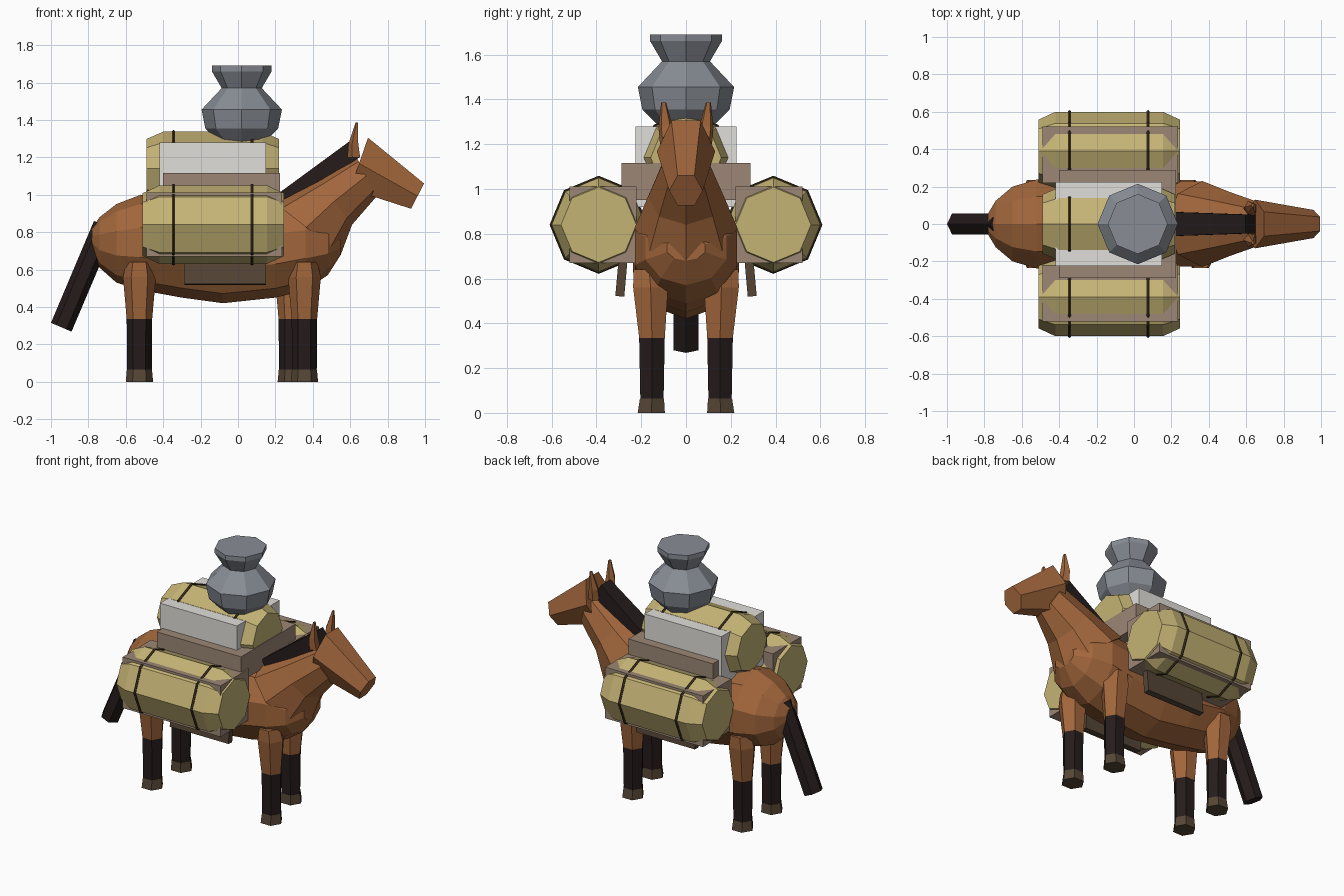
import bpy, bmesh, math
from mathutils import Matrix, Vector

if "Cube" in bpy.data.objects:
    bpy.data.objects.remove(bpy.data.objects["Cube"])


def material(name, *rgb):
    col = [(c / 255) ** 2.2 for c in rgb] + [1]
    m = bpy.data.materials.new(name)
    m.use_nodes = True
    m.diffuse_color = col
    m.node_tree.nodes["Principled BSDF"].inputs["Base Color"].default_value = col
    return m


COAT = material("chestnut coat", 160, 102, 62)
DARK = material("dark hair", 42, 33, 33)
LEATHER = material("dark leather", 86, 71, 56)
CANVAS = material("tan canvas", 196, 178, 116)
STRAP = material("strap brown", 64, 53, 36)
WOOD = material("dull wood", 155, 134, 116)
LINEN = material("pale linen", 224, 222, 217)
CLAY = material("grey clay", 135, 140, 148)


def finish(name, bm, *mats):
    bmesh.ops.recalc_face_normals(bm, faces=bm.faces)
    mesh = bpy.data.meshes.new(name)
    bm.to_mesh(mesh)
    bm.free()
    for m in mats:
        mesh.materials.append(m)
    ob = bpy.data.objects.new(name, mesh)
    bpy.context.collection.objects.link(ob)
    return ob


def loft(name, mat, sides, sections, flat=False):
    """Skin rings; each ring spans a to b in the xz plane, half width w, at y."""
    bm = bmesh.new()
    rings = []
    for ax, az, bx, bz, w, *y in sections:
        a, b = Vector((ax, 0, az)), Vector((bx, 0, bz))
        mid, up = (a + b) / 2, (a - b) / 2
        side = Vector((0, w, 0))
        if flat:
            up = up / math.cos(math.pi / sides)
        mid.y = y[0] if y else 0
        angles = [(i + 0.5 * flat) * math.tau / sides for i in range(sides)]
        rings.append([bm.verts.new(mid + up * math.cos(t) + side * math.sin(t)) for t in angles])
    for r, s in zip(rings, rings[1:]):
        for i in range(sides):
            j = (i + 1) % sides
            bm.faces.new((r[i], r[j], s[j], s[i]))
    bm.faces.new(rings[0])
    bm.faces.new(rings[-1])
    return finish(name, bm, *(mat if isinstance(mat, tuple) else (mat,)))


def box(name, mat, x0, x1, y0, y1, z0, z1, tilt=0):
    bm = bmesh.new()
    place = (Matrix.Translation(((x0 + x1) / 2, (y0 + y1) / 2, (z0 + z1) / 2))
             @ Matrix.Rotation(tilt, 4, 'X')
             @ Matrix.Diagonal((x1 - x0, y1 - y0, z1 - z0, 1)))
    bmesh.ops.create_cube(bm, size=1, matrix=place)
    return finish(name, bm, mat)


def roll(name, x0, x1, y, z, r):
    """Canvas bundle with tapered ends and two straps."""
    def ring(x, q):
        return (x, z + q, x, z - q, q, y)
    loft(name, CANVAS, 8, [ring(x0, r * .8), ring(x0 + .09, r),
                           ring(x1 - .09, r), ring(x1, r * .8)])
    for i, x in enumerate((-.345, .075)):
        loft(f"{name}_strap_{i + 1}", STRAP, 8,
             [ring(x - .008, r + .004), ring(x, r + .009), ring(x + .008, r + .004)])


# Trunk, neck and head
trunk = [(-.78, .70, .82, .06), (-.74, .61, .88, .13), (-.65, .53, .95, .21),
         (-.52, .49, 1.0, .25), (-.3, .45, .98, .25), (-.08, .42, .96, .24),
         (.2, .45, .97, .24), (.36, .49, .98, .24), (.48, .57, .9, .19), (.55, .68, .79, .09)]
loft("trunk", COAT, 10, [(x, top, x, low, w) for x, low, top, w in trunk])
loft("neck", COAT, 8, [(.18, .97, .55, .68, .23), (.42, 1.09, .61, .84, .17),
                       (.63, 1.21, .74, .99, .11)])
loft("head", COAT, 6, [(.695, 1.305, .60, 1.03, .13), (.995, 1.06, .925, .925, .075)], flat=True)
loft("mane", DARK, 4, [(.22, 1.01, .26, .94, .09), (.595, 1.285, .65, 1.2, .07)], flat=True)

# Tail
loft("tail", DARK, 6, [(-.77, .86, -.66, .81, .065), (-1.0, .315, -.89, .268, .065)])

# Ears, legs, side bundles, racks and flaps on both sides
for label, s in (("near", -1), ("far", 1)):
    loft(f"{label}_ear", COAT, 5, [(.585, 1.2, .66, 1.2, .036, s * .082),
                                   (.59, 1.27, .648, 1.28, .034, s * .09),
                                   (.628, 1.385, .642, 1.385, .012, s * .1)])
    for end, x in (("front", .32 - s * .035), ("hind", -.527)):
        profile = [(0, .073, .07, .155), (.065, .067, .062, .152), (.0651, .066, .06, .152),
                   (.335, .068, .066, .152), (.56, .088, .09, .158), (.64, .07, .08, .165)]
        leg = loft(f"{label}_{end}_leg", (COAT, DARK, LEATHER), 6,
                   [(x - r, z, x + r, z, w, s * y) for z, r, w, y in profile])
        for p in leg.data.polygons:
            p.material_index = 2 if p.center.z < .06 else 1 if p.center.z < .33 else 0
    roll(f"{label}_bundle", -.51, .245, s * .39, .84, .21)
    y0, y1 = sorted((s * .22, s * .52))
    box(f"{label}_rack", WOOD, -.49, .235, y0, y1, .67, 1.012)
    box(f"{label}_flap", LEATHER, -.285, .15, s * .285 - .02, s * .285 + .02, .52, .76, s * .09)

# Load on the back
box("saddle_board", WOOD, -.40, .225, -.288, .288, .95, 1.115)
box("linen_pack", LINEN, -.42, .15, -.225, .225, .92, 1.278)
roll("top_bundle", -.49, .22, 0, 1.14, .197)

# Clay pot
pot = [(1.28, .12), (1.355, .195), (1.455, .215), (1.57, .107), (1.66, .16), (1.69, .16)]
loft("pot", CLAY, 8, [(.02 - r, z, .02 + r, z, r) for z, r in pot])
